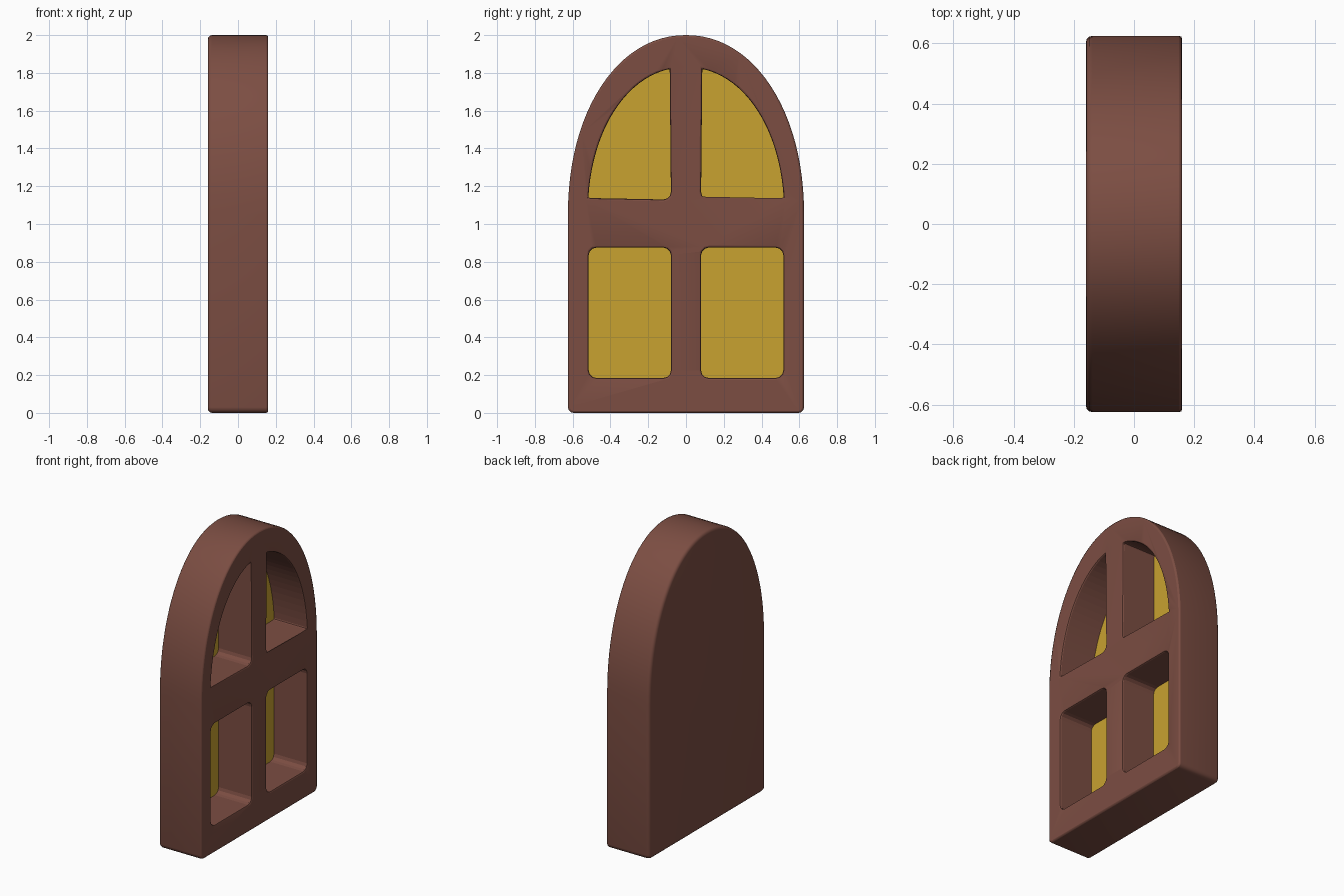
import bpy, bmesh, math

if "Cube" in bpy.data.objects:
    bpy.data.objects.remove(bpy.data.objects["Cube"])

def material(name, rgb):
    m = bpy.data.materials.new(name)
    m.diffuse_color = (*rgb, 1)
    m.use_nodes = True
    m.node_tree.nodes["Principled BSDF"].inputs["Base Color"].default_value = m.diffuse_color
    return m

WOOD = material("wood", (0.20, 0.075, 0.055))
GLASS = material("amber_glass", (0.58, 0.36, 0.03))

def arch(a, b, z0, t0, t1, n):
    """Slightly squared ellipse arc in the YZ plane."""
    pts = []
    for i in range(n + 1):
        t = t0 + (t1 - t0) * i / n
        c, s = math.cos(t), math.sin(t)
        pts.append((math.copysign(abs(c) ** 0.96, c) * a, z0 + abs(s) ** 0.96 * b))
    return pts

def corner(y, z, r, start):
    """Quarter-circle corner, running anticlockwise."""
    return [(y + r * math.cos(math.radians(start + a)),
             z + r * math.sin(math.radians(start + a))) for a in (0, 30, 60, 90)]

def prism(name, pts, x0, x1, mat, back_bevel=0):
    bm = bmesh.new()
    back = bm.faces.new([bm.verts.new((x0, y, z)) for y, z in pts])
    ext = bmesh.ops.extrude_face_region(bm, geom=[back], use_keep_orig=True)
    verts = [v for v in ext["geom"] if isinstance(v, bmesh.types.BMVert)]
    bmesh.ops.translate(bm, verts=verts, vec=(x1 - x0, 0, 0))
    bmesh.ops.recalc_face_normals(bm, faces=bm.faces[:])
    if back_bevel:
        edges = [e for e in bm.edges if all(abs(v.co.x - x0) < 1e-5 for v in e.verts)]
        bmesh.ops.bevel(bm, geom=edges, offset=back_bevel, segments=3,
                        profile=0.5, affect='EDGES', clamp_overlap=True)
    me = bpy.data.meshes.new(name)
    bm.to_mesh(me)
    bm.free()
    me.materials.append(mat)
    ob = bpy.data.objects.new(name, me)
    bpy.context.collection.objects.link(ob)
    return ob

# Arched body with rounded foot corners
outline = (corner(-0.595, 0.03, 0.03, 180) + corner(0.595, 0.03, 0.03, 270)
           + arch(0.625, 0.95, 1.05, 0, math.pi, 48))
frame = prism("window_frame", outline, -0.16, 0.16, WOOD, 0.022)

# Opening outlines for the right half
r = 0.04
lower = (corner(0.08 + r, 0.185 + r, r, 180) + corner(0.515 - r, 0.185 + r, r, 270)
         + corner(0.515 - r, 0.875 - r, r, 0) + corner(0.08 + r, 0.875 - r, r, 90))
upper = (corner(0.08 + r, 1.13 + r, r, 180)
         + arch(0.52, 0.78, 1.05, math.asin(0.08 / 0.78), math.acos(0.08 / 0.52), 20))

# Cut the four recesses and set a pane in each
for side, sign in (("right", 1), ("left", -1)):
    for level, shape in (("lower", lower), ("upper", upper)):
        pts = [(y * sign, z) for y, z in shape]
        cutter = prism(f"{level}_{side}_cutter", pts, -0.10, 0.3, WOOD)
        cutter.hide_render = True
        cutter.hide_set(True)
        cut = frame.modifiers.new(f"{level}_{side}_opening", 'BOOLEAN')
        cut.operation, cut.object, cut.solver = 'DIFFERENCE', cutter, 'EXACT'
        prism(f"{level}_{side}_pane", pts, -0.11, -0.09, GLASS)

# Softened front edges
bev = frame.modifiers.new("soft_edges", 'BEVEL')
bev.width, bev.segments = 0.01, 2
bev.limit_method, bev.angle_limit = 'ANGLE', math.radians(50)

bpy.ops.object.select_all(action='DESELECT')
frame.select_set(True)
bpy.context.view_layer.objects.active = frame
bpy.ops.object.shade_smooth_by_angle(angle=math.radians(50))
